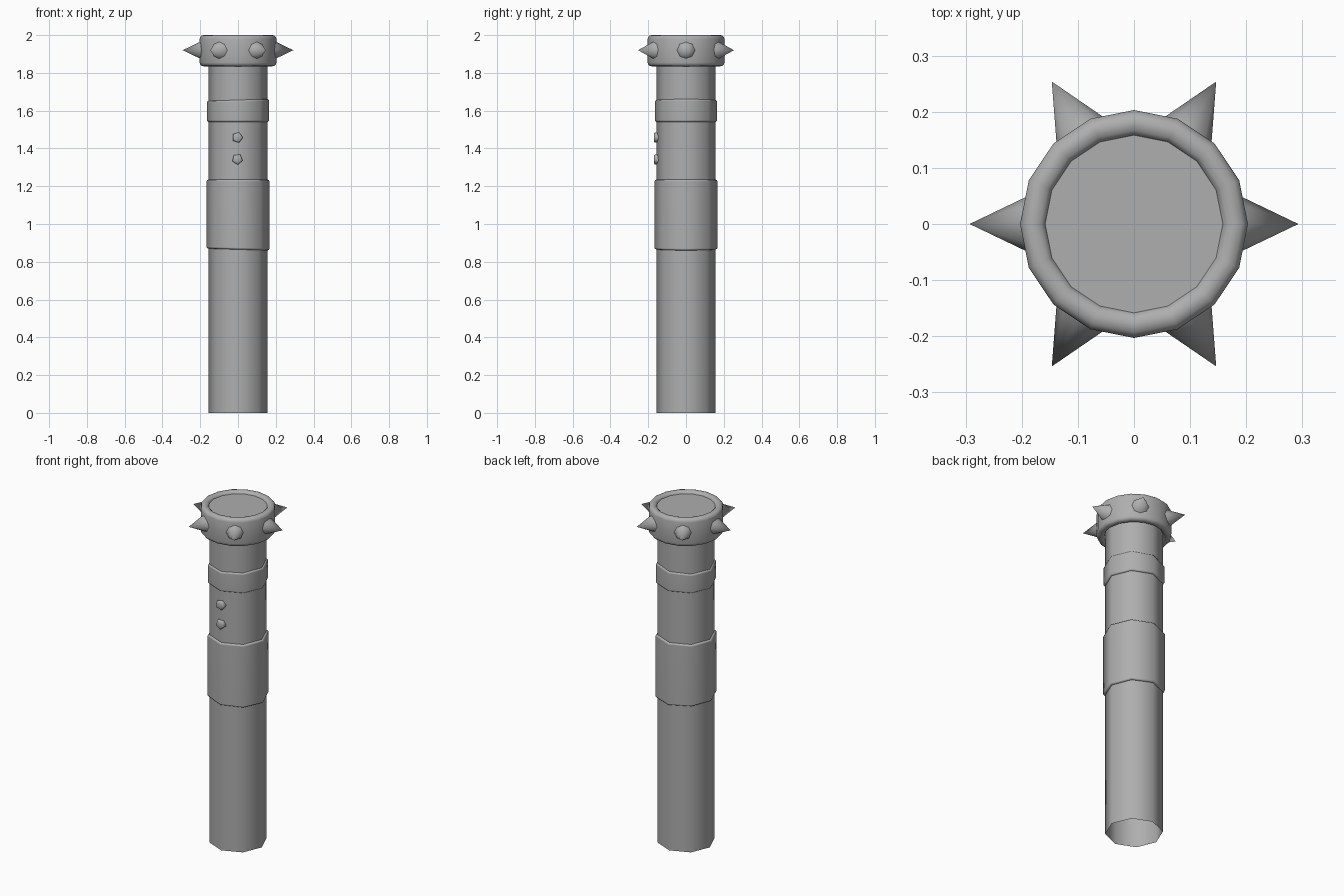
import bpy, bmesh
from math import cos, sin, pi, radians
from mathutils import Matrix

cube = bpy.data.objects.get("Cube")
if cube:
    bpy.data.objects.remove(cube, do_unlink=True)

TONE = (0.425, 0.425, 0.425, 1)
grey = bpy.data.materials.new("medium_grey")
grey.use_nodes = True
grey.diffuse_color = TONE
grey.node_tree.nodes["Principled BSDF"].inputs["Base Color"].default_value = TONE


def finish(name, bm, angle):
    mesh = bpy.data.meshes.new(name)
    bm.to_mesh(mesh)
    bm.free()
    mesh.materials.append(grey)
    obj = bpy.data.objects.new(name, mesh)
    bpy.context.collection.objects.link(obj)
    bpy.ops.object.select_all(action="DESELECT")
    obj.select_set(True)
    bpy.context.view_layer.objects.active = obj
    bpy.ops.object.shade_smooth_by_angle(angle=radians(angle))
    return obj


def lathe(name, profile, sides, closed=False, cap_end=False, matrix=None, slant=None, angle=60):
    """Sweep (radius, height) points around z; slant(z) tips a rim sideways."""
    bm = bmesh.new()
    rings = []
    for r, z in profile:
        ring = []
        for i in range(sides):
            a = 2 * pi * i / sides
            x, y = r * cos(a), r * sin(a)
            ring.append(bm.verts.new((x, y, z + (slant(z) * x if slant else 0))))
        rings.append(ring)
    pairs = list(zip(rings, rings[1:]))
    if closed:
        pairs.append((rings[-1], rings[0]))
    for low, high in pairs:
        for i in range(sides):
            j = (i + 1) % sides
            bm.faces.new((low[i], low[j], high[j], high[i]))
    if cap_end:
        bm.faces.new(rings[-1])
    if matrix:
        bm.transform(matrix)
    return finish(name, bm, angle)


def band(name, radius, low, high, slant):
    b = 0.01
    obj = lathe(name, [(0.15, low), (radius - b, low), (radius - 0.003, low + 0.003),
                       (radius, low + b), (radius, high - b), (radius - 0.003, high - 0.003),
                       (radius - b, high), (0.15, high)], 8, slant=slant)
    # Keep the broad faces evenly shaded up to the rounded rims
    obj.modifiers.new("even_shading", "WEIGHTED_NORMAL").keep_sharp = True


# Eight-sided handle tube, open at the foot
lathe("handle_tube", [(0.156, 0), (0.156, 1.95)], 8)

# Slightly crooked wrapped bands
band("grip_band", 0.167, 0.865, 1.235, lambda z: -0.03 if z < 1 else 0)
band("upper_band", 0.165, 1.54, 1.657, lambda z: 0.03 if z > 1.6 else 0)

# Rounded collar and the plate that closes it
collar = []
for cx, cz, start in ((0.183, 1.855, -90), (0.183, 1.98, 0), (0.177, 1.98, 90), (0.177, 1.855, 180)):
    for k in range(4):
        a = radians(start + 30 * k)
        collar.append((cx + 0.02 * cos(a), cz + 0.02 * sin(a)))
lathe("collar", collar, 16, closed=True)
lathe("top_plate", [(0.16, 1.975), (0.16, 1.985)], 16, cap_end=True)

# Six spikes around the collar, each a cone with a single shared tip
for k in range(6):
    bm = bmesh.new()
    turn = Matrix.Rotation(k * pi / 3, 4, "Z") @ Matrix.Translation((0.2325, 0, 1.92))
    bmesh.ops.create_cone(bm, segments=8, radius1=0.058, radius2=0, depth=0.121,
                          matrix=turn @ Matrix.Rotation(pi / 2, 4, "Y"))
    bmesh.ops.remove_doubles(bm, verts=bm.verts[:], dist=0.0001)
    finish("collar_spike", bm, 60)

# Two five-sided buttons on the front
for z, spin in ((1.458, 0), (1.343, -0.25)):
    place = Matrix.Translation((-0.003, 0, z)) @ Matrix.Rotation(pi / 2, 4, "X") @ Matrix.Rotation(spin, 4, "Z")
    lathe("button", [(0.029, 0.14), (0.029, 0.161), (0.026, 0.167), (0.02, 0.17)], 5,
          cap_end=True, matrix=place, angle=75)
